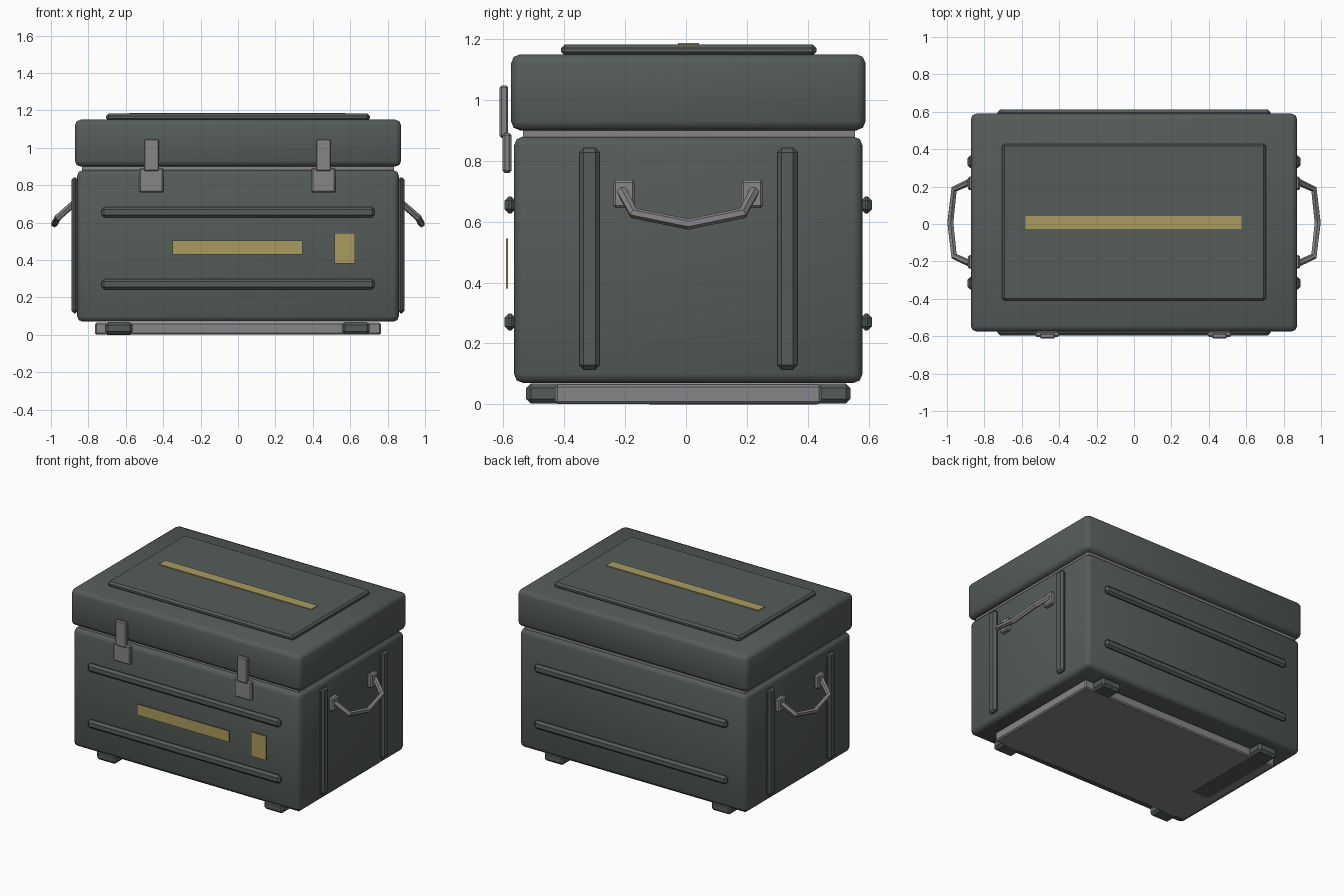
import bpy, bmesh, math
from mathutils import Vector

cube = bpy.data.objects.get("Cube")
if cube:
    bpy.data.objects.remove(cube, do_unlink=True)


def material(name, rgb):
    m = bpy.data.materials.new(name)
    m.use_nodes = True
    m.diffuse_color = (*rgb, 1)
    m.node_tree.nodes["Principled BSDF"].inputs["Base Color"].default_value = (*rgb, 1)
    return m


GREEN = material("dark green paint", (0.089, 0.107, 0.098))
GREY = material("grey metal", (0.24, 0.24, 0.245))
YELLOW = material("dull yellow paint", (0.40, 0.33, 0.11))


def add_object(name, mesh, mat, angle):
    mesh.materials.clear()
    mesh.materials.append(mat)
    mesh.shade_smooth()
    mesh.set_sharp_from_angle(angle=math.radians(angle))
    ob = bpy.data.objects.new(name, mesh)
    bpy.context.collection.objects.link(ob)
    return ob


def box(name, x, y, z, mat, bevel=0, segments=1, angle=20):
    """Bevelled box from its (min, max) range on each axis."""
    bm = bmesh.new()
    bmesh.ops.create_cube(bm, size=1)
    for v in bm.verts:
        v.co = Vector([(a + b) / 2 + c * (b - a) for (a, b), c in zip((x, y, z), v.co)])
    if bevel:
        bmesh.ops.bevel(bm, geom=bm.edges[:], offset=bevel, segments=segments,
                        profile=0.5, affect='EDGES', clamp_overlap=True)
    mesh = bpy.data.meshes.new(name)
    bm.to_mesh(mesh)
    bm.free()
    return add_object(name, mesh, mat, angle)


def span(centre, width):
    return (centre - width / 2, centre + width / 2)


def side_span(s, a, b):
    """Range a..b on the +x side, or its mirror on the -x side."""
    return tuple(sorted((s * a, s * b)))


def tube(name, points, radius, mat):
    curve = bpy.data.curves.new(name, 'CURVE')
    curve.dimensions = '3D'
    curve.bevel_depth = radius
    curve.bevel_resolution = 1
    curve.use_fill_caps = True
    spline = curve.splines.new('POLY')
    spline.points.add(len(points) - 1)
    for p, co in zip(spline.points, points):
        p.co = (*co, 1)
    helper = bpy.data.objects.new(name, curve)
    mesh = bpy.data.meshes.new_from_object(helper)
    bpy.data.objects.remove(helper)
    bpy.data.curves.remove(curve)
    return add_object(name, mesh, mat, 20)


# Case body, seal and lid
box("body", (-0.86, 0.86), (-0.565, 0.58), (0.07, 0.88), GREEN, 0.03, 2, 50)
box("seal", (-0.835, 0.835), (-0.535, 0.555), (0.86, 0.92), GREY)
box("lid", (-0.872, 0.872), (-0.575, 0.59), (0.9, 1.15), GREEN, 0.03, 2, 50)
box("lid_panel", (-0.705, 0.705), (-0.41, 0.428), (1.145, 1.182), GREEN, 0.012)
box("lid_stripe", (-0.58, 0.575), (-0.027, 0.043), (1.18, 1.187), YELLOW)

# Painted labels on the front
box("front_label", (-0.35, 0.345), (-0.592, -0.585), (0.43, 0.505), YELLOW)
box("front_tag", (0.515, 0.625), (-0.592, -0.585), (0.38, 0.545), YELLOW)

# Pressed ribs on front and back
for name, y in (("front_rib", -0.578), ("back_rib", 0.593)):
    for z in (0.27, 0.655):
        box(name, (-0.73, 0.73), span(y, 0.036), span(z, 0.056), GREEN, 0.014)

# Front latches
for x in (-0.463, 0.457):
    box("latch_hasp", span(x, 0.08), (-0.612, -0.584), (0.875, 1.047), GREY, 0.006)
    box("latch_base", span(x, 0.13), (-0.603, -0.573), (0.76, 0.892), GREY, 0.008)

# Side ribs and handles
for s, side in ((1, "left"), (-1, "right")):
    for y in (-0.317, 0.333):
        box(side + "_side_rib", side_span(s, 0.855, 0.891), span(y, 0.066),
            (0.115, 0.842), GREEN, 0.014)
    for y in (-0.203, 0.217):
        box(side + "_handle_mount", side_span(s, 0.85, 0.888), span(y, 0.072),
            (0.645, 0.737), GREY, 0.008)
    path = [(0.88, -0.21, 0.70), (0.962, -0.172, 0.628), (0.982, 0.007, 0.592),
            (0.962, 0.186, 0.628), (0.88, 0.224, 0.70)]
    tube(side + "_handle", [(s * x, y, z) for x, y, z in path], 0.018, GREY)

# Base plate and the skids whose ends stand out as feet
box("base_plate", (-0.765, 0.765), (-0.43, 0.445), (0.001, 0.065), GREY, 0.008)
for x in (-0.637, 0.63):
    box("skid", span(x, 0.147), (-0.525, 0.54), (0.003, 0.068), GREEN, 0.015)
box("skid_wear_strip", (-0.7, -0.575), (-0.12, 0.43), (0, 0.004), GREEN)
